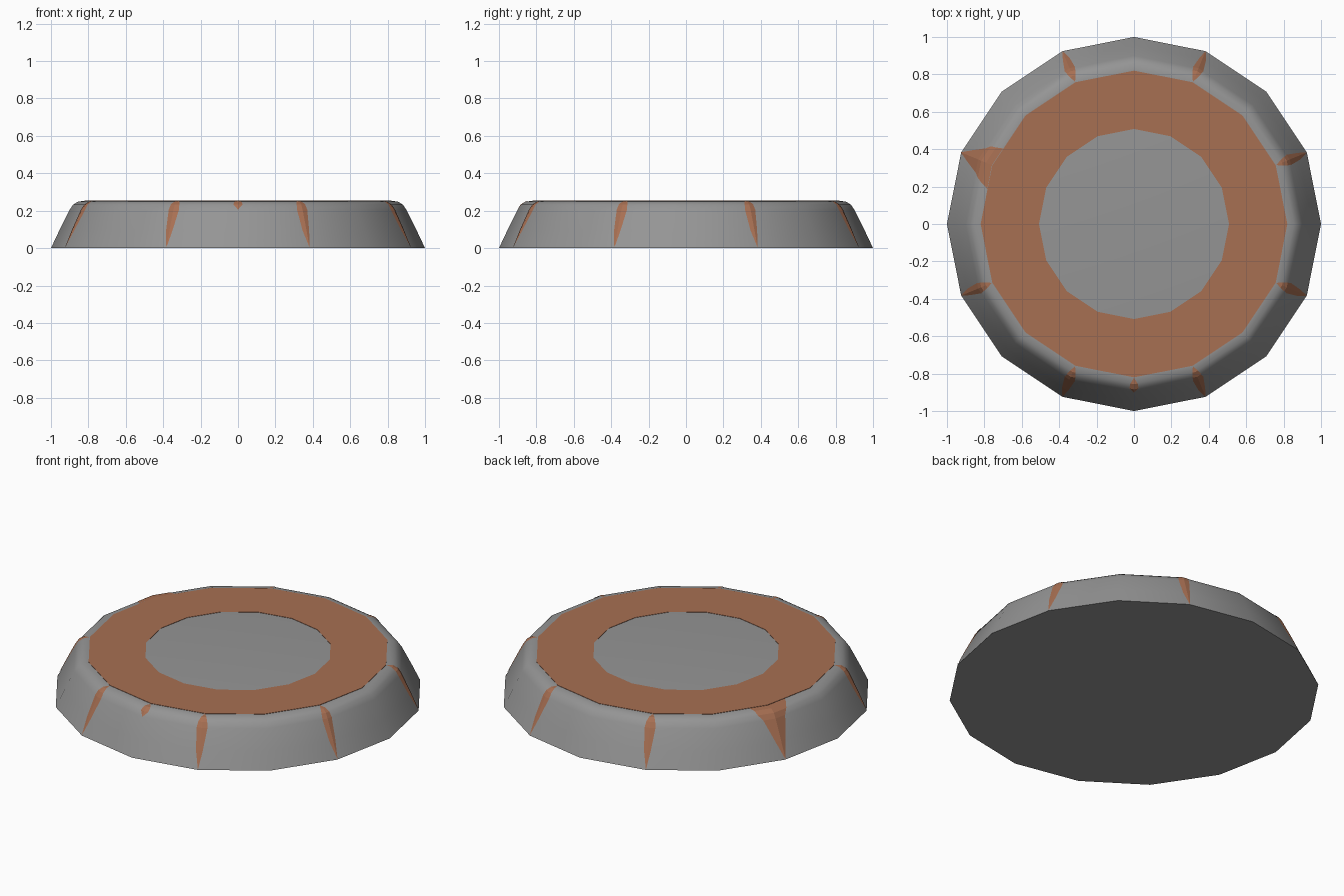
import bpy, bmesh, math

if "Cube" in bpy.data.objects:
    bpy.data.objects.remove(bpy.data.objects["Cube"])

SIDES = 16
STEP = 2 * math.pi / SIDES
TOP = 0.253
# outer wall profile: radius, height
PROFILE = [(1.0, 0.0), (0.955, 0.095), (0.90, 0.205), (0.882, 0.232),
           (0.855, 0.249), (0.82, TOP)]


def material(name, rgb):
    m = bpy.data.materials.new(name)
    m.diffuse_color = (*rgb, 1)
    m.use_nodes = True
    m.node_tree.nodes["Principled BSDF"].inputs["Base Color"].default_value = m.diffuse_color
    return m


grey = material("grey_stone", (0.30, 0.30, 0.30))
brown = material("brown_clay", (0.39, 0.16, 0.085))


def finish(name, bm, mat, recalc=True):
    if recalc:
        bmesh.ops.recalc_face_normals(bm, faces=bm.faces)
    me = bpy.data.meshes.new(name)
    bm.to_mesh(me)
    bm.free()
    ob = bpy.data.objects.new(name, me)
    ob.data.materials.append(mat)
    bpy.context.collection.objects.link(ob)
    return ob


def polar(r, a, z):
    return (r * math.cos(a), r * math.sin(a), z)


def ring(bm, r, z):
    return [bm.verts.new(polar(r, i * STEP, z)) for i in range(SIDES)]


def bridge(bm, a, b):
    for i in range(SIDES):
        j = (i + 1) % SIDES
        bm.faces.new((a[i], a[j], b[j], b[i]))


# body: sixteen-sided dome-edged disc with flat caps
bm = bmesh.new()
rows = [ring(bm, r, z) for r, z in PROFILE]
for a, b in zip(rows, rows[1:]):
    bridge(bm, a, b)
bm.faces.new(rows[0][::-1])
bm.faces.new(rows[-1])
body = finish("body", bm, grey)
bpy.context.view_layer.objects.active = body
body.select_set(True)
bpy.ops.object.shade_smooth_by_angle(angle=math.radians(35))

# flat band on the top
bm = bmesh.new()
outer, inner = ring(bm, 0.82, TOP + 0.002), ring(bm, 0.508, TOP + 0.002)
inner_low, outer_low = ring(bm, 0.508, TOP), ring(bm, 0.82, TOP)
bridge(bm, outer, inner)
bridge(bm, inner, inner_low)
bridge(bm, outer_low, outer)
finish("top_band", bm, brown)


def wall_plate(name, angle, left, right, first=0):
    """Thin patch on the wall around a corner; left/right are widths in degrees per profile row."""
    bm = bmesh.new()
    lines = []
    for (r, z), wl, wr in zip(PROFILE[first:], left, right):
        line = []
        for off in (-wr, 0, wl):
            d = math.radians(abs(off))
            # stay on the flat facet beside the corner
            rr = r * math.cos(STEP / 2) / math.cos(STEP / 2 - d)
            line.append(bm.verts.new(polar(rr + 0.002, angle + math.radians(off), z + 0.001)))
        lines.append(line)
    for a, b in zip(lines, lines[1:]):
        for k in (0, 1):
            bm.faces.new((a[k], a[k + 1], b[k + 1], b[k]))
    bmesh.ops.remove_doubles(bm, verts=bm.verts, dist=0.0005)
    finish(name, bm, brown, False)


# slim patches on every second corner, one of them flared wide
for k in range(8):
    a = STEP * (1 + 2 * k)
    if k == 3:
        wall_plate("wide_patch", a, (0, 2, 4.5, 6, 7.5, 9), (0, 2, 4.5, 6, 6.5, 7.5))
    else:
        wall_plate(f"slim_patch_{k}", a, (0, 1.0, 1.9, 1.6, 1.0, 0), (0, 1.3, 1.9, 1.6, 1.0, 0))

# tiny chip at the front edge
wall_plate("front_chip", -math.pi / 2, (0, 1.6, 1.3, 0), (0, 1.6, 1.3, 0), 2)
